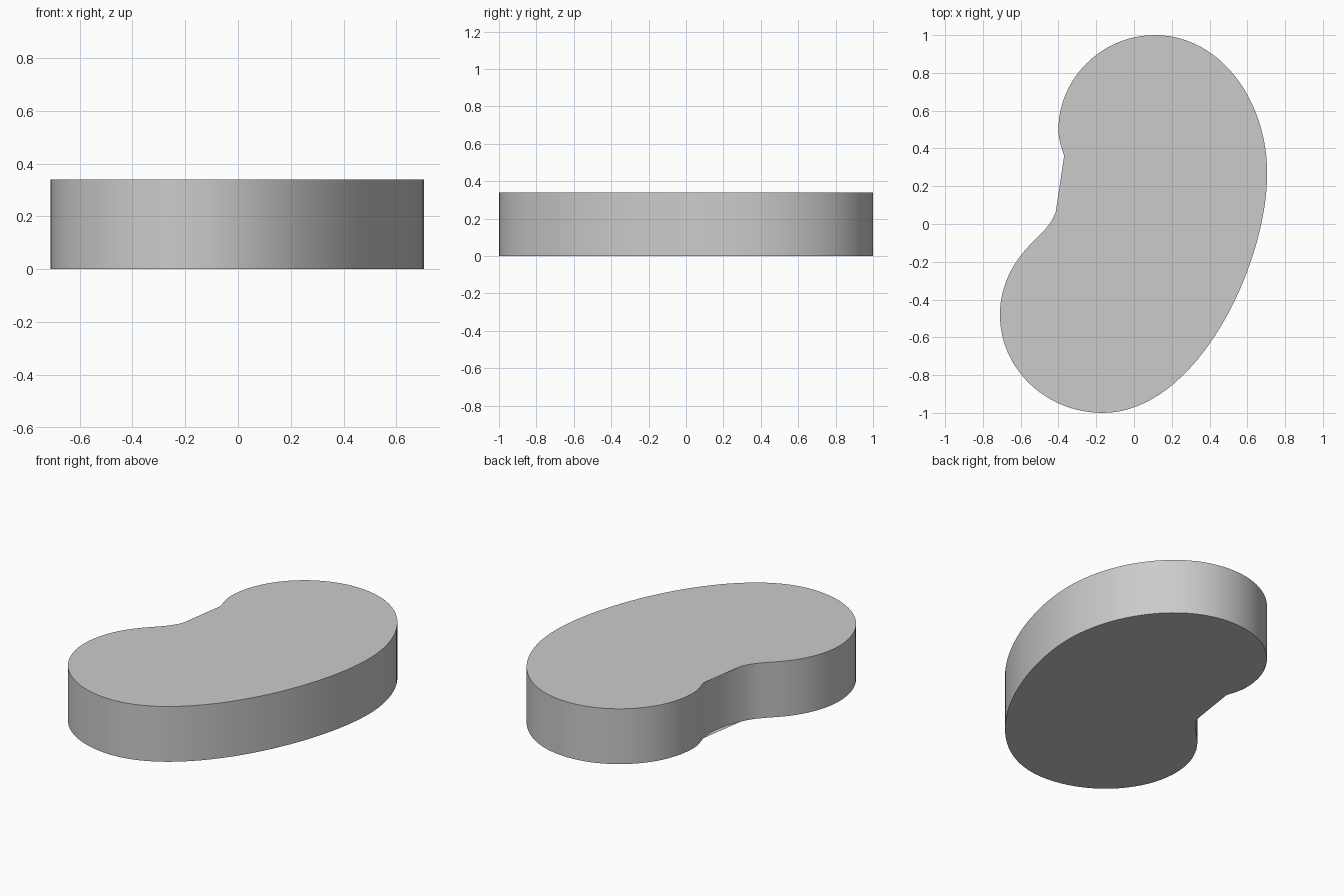
import bpy, bmesh
from mathutils import Vector
from mathutils.geometry import interpolate_bezier

if "Cube" in bpy.data.objects:
    bpy.data.objects.remove(bpy.data.objects["Cube"])

HEIGHT = 0.34

# Kidney outline, clockwise from the top: (handle, handle, end point)
start = (0.11, 1.0)
segments = [
    ((0.46, 1.0), (0.705, 0.65), (0.705, 0.27)),
    ((0.705, -0.22), (0.33, -1.0), (-0.165, -1.0)),
    ((-0.466, -1.0), (-0.71, -0.767), (-0.71, -0.48)),
    ((-0.71, -0.33), (-0.64, -0.20), (-0.55, -0.11)),
    ((-0.48, -0.04), (-0.445, -0.01), (-0.415, 0.06)),
    ((-0.37, 0.15), (-0.345, 0.27), (-0.37, 0.36)),   # hollow of the waist
    ((-0.38, 0.40), (-0.40, 0.44), (-0.40, 0.50)),
    ((-0.40, 0.77), (-0.17, 1.0), (0.11, 1.0)),
]
HOLLOW = 5
STEPS = [24, 32, 24, 12, 10, 12, 6, 24]

wall, cap = [], []
for i, (h1, h2, end) in enumerate(segments):
    pts = interpolate_bezier(*[Vector(p) for p in (start, h1, h2, end)], STEPS[i] + 1)[:-1]
    for j, p in enumerate(pts):
        # the caps run straight across the hollow of the waist
        if i != HOLLOW or j == 0:
            cap.append(len(wall))
        wall.append(p)
    start = end

# Side wall and flat caps
bm = bmesh.new()
low = [bm.verts.new((p.x, p.y, 0)) for p in wall]
high = [bm.verts.new((p.x, p.y, HEIGHT)) for p in wall]
n = len(wall)
for i in range(n):
    k = (i + 1) % n
    bm.faces.new((low[k], low[i], high[i], high[k])).smooth = True
bm.faces.new([high[i] for i in reversed(cap)])
bm.faces.new([low[i] for i in cap])
for e in bm.edges:
    if any(len(f.verts) > 4 for f in e.link_faces):
        e.smooth = False

mesh = bpy.data.meshes.new("kidney_slab")
bm.to_mesh(mesh)
bm.free()
slab = bpy.data.objects.new("kidney_slab", mesh)
bpy.context.collection.objects.link(slab)
